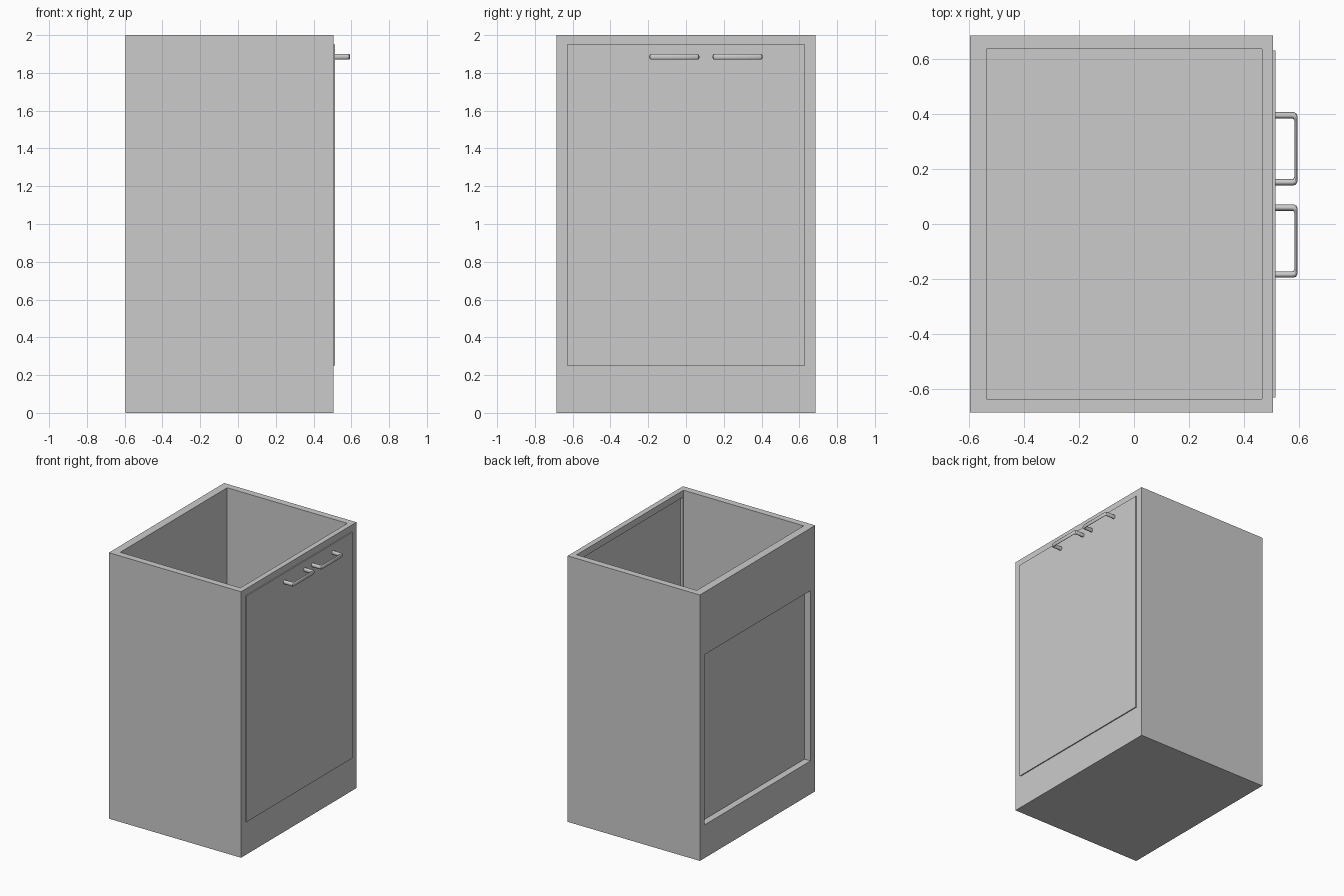
import bpy
import bmesh
from math import cos, sin, tau

cube = bpy.data.objects.get("Cube")
if cube:
    bpy.data.objects.remove(cube, do_unlink=True)

# One flat grey for the whole cabinet
grey = bpy.data.materials.new("plain_grey")
grey.use_nodes = True
grey.diffuse_color = (0.6, 0.6, 0.6, 1)
grey.node_tree.nodes["Principled BSDF"].inputs["Base Color"].default_value = grey.diffuse_color


def finish(name, bm):
    bmesh.ops.recalc_face_normals(bm, faces=bm.faces)
    mesh = bpy.data.meshes.new(name)
    bm.to_mesh(mesh)
    bm.free()
    mesh.materials.append(grey)
    obj = bpy.data.objects.new(name, mesh)
    bpy.context.collection.objects.link(obj)
    return obj


def box(name, low, high):
    bm = bmesh.new()
    bmesh.ops.create_cube(bm, size=1)
    for v in bm.verts:
        v.co = [a if c < 0 else b for c, a, b in zip(v.co, low, high)]
    return finish(name, bm)


def cut(target, cutter):
    mod = target.modifiers.new("cut", "BOOLEAN")
    mod.operation = "DIFFERENCE"
    mod.solver = "EXACT"
    mod.object = cutter
    bpy.context.view_layer.objects.active = target
    bpy.ops.object.modifier_apply(modifier=mod.name)
    bpy.data.objects.remove(cutter, do_unlink=True)


BACK, FRONT, HALF = -0.595, 0.505, 0.685
FLOOR, DOOR_TOP, OPENING = 0.25, 1.95, 0.63

# Open-topped cabinet with a door opening and a recessed back panel
cabinet = box("cabinet_body", (BACK, -HALF, 0), (FRONT, HALF, 2))
cut(cabinet, box("cavity", (-0.535, -0.635, FLOOR), (0.465, 0.635, 2.1)))
cut(cabinet, box("door_opening", (0.4, -OPENING, FLOOR), (0.6, OPENING, DOOR_TOP)))
cut(cabinet, box("back_recess", (-0.7, -OPENING, FLOOR), (-0.545, OPENING, 1.53)))

# Door panel, standing slightly proud of the frame
box("door", (0.485, -OPENING, FLOOR), (0.513, OPENING, DOOR_TOP))


# Bow handle: oval rings between an outer and an inner U outline
def handle(name, centre, half=0.133, z=1.885, tall=0.015, sides=16):
    outer = [(0.510, 0), (0.580, 0), (0.589, 0.004), (0.594, 0.014)]
    inner = [(0.510, 0.023), (0.572, 0.023), (0.579, 0.024), (0.582, 0.030)]
    pairs = [((xo, half - yo), (xi, half - yi))
             for (xo, yo), (xi, yi) in zip(outer, inner)]
    pairs += [((o[0], -o[1]), (i[0], -i[1])) for o, i in reversed(pairs)]
    bm = bmesh.new()
    rings = []
    for (xo, yo), (xi, yi) in pairs:
        ring = []
        for k in range(sides):
            t = (1 + cos(tau * k / sides)) / 2
            ring.append(bm.verts.new((xi + (xo - xi) * t,
                                      centre + yi + (yo - yi) * t,
                                      z + tall * sin(tau * k / sides))))
        rings.append(ring)
    for a, b in zip(rings, rings[1:]):
        for k in range(sides):
            n = (k + 1) % sides
            bm.faces.new((a[k], a[n], b[n], b[k]))
    bm.faces.new(rings[0])
    bm.faces.new(rings[-1])
    obj = finish(name, bm)
    bpy.ops.object.select_all(action="DESELECT")
    obj.select_set(True)
    bpy.context.view_layer.objects.active = obj
    bpy.ops.object.shade_smooth_by_angle()


handle("handle_near", -0.062)
handle("handle_far", 0.273)
